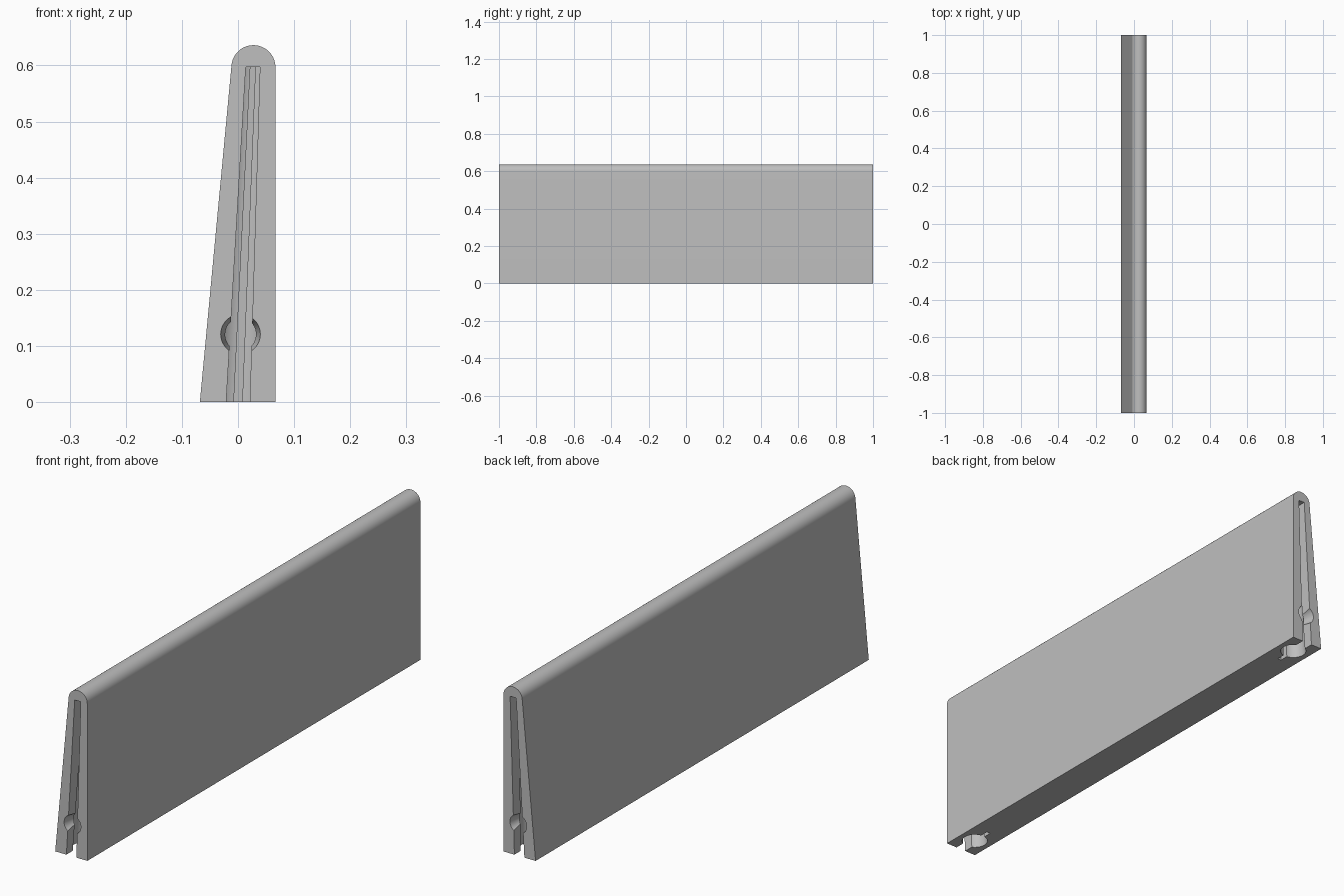
import bpy, bmesh
from math import sin, cos, pi, asin
from mathutils import Matrix

cube = bpy.data.objects.get("Cube")
if cube:
    bpy.data.objects.remove(cube, do_unlink=True)

grey = bpy.data.materials.new("plain_grey")
grey.use_nodes = True
colour = (0.52, 0.52, 0.52, 1)
grey.diffuse_color = colour
grey.node_tree.nodes["Principled BSDF"].inputs["Base Color"].default_value = colour

HALF_LENGTH = 1.0
SLOT_TOP = 0.597


def loft(name, lower, upper):
    """Closed solid between two matching rings of points."""
    bm = bmesh.new()
    a = [bm.verts.new(p) for p in lower]
    b = [bm.verts.new(p) for p in upper]
    n = len(a)
    bm.faces.new(a[::-1])
    bm.faces.new(b)
    for i in range(n):
        j = (i + 1) % n
        bm.faces.new((a[i], a[j], b[j], b[i]))
    return finish(name, bm)


def finish(name, bm):
    bmesh.ops.recalc_face_normals(bm, faces=bm.faces)
    mesh = bpy.data.meshes.new(name)
    bm.to_mesh(mesh)
    bm.free()
    mesh.materials.append(grey)
    obj = bpy.data.objects.new(name, mesh)
    bpy.context.collection.objects.link(obj)
    return obj


# Panel: tapered profile with a rounded top edge
cap_x, cap_z, cap_r = 0.0275, SLOT_TOP, 0.0392
profile = [(-0.068, 0), (0.067, 0)]
start, end = 0, pi - 0.1
for i in range(33):
    a = start + (end - start) * i / 32
    profile.append((cap_x + cap_r * cos(a), cap_z + cap_r * sin(a)))
panel = loft("panel",
             [(x, -HALF_LENGTH, z) for x, z in profile],
             [(x, HALF_LENGTH, z) for x, z in profile])

# Keyhole section: mouth, round chamber and thin relief slit (x, depth from chamber centre)
R, MOUTH, SLIT = 0.047, 0.021, 0.0075
am, asl = asin(MOUTH / R), asin(SLIT / R)
right = [(MOUTH, -0.2)]
for i in range(25):
    a = am + (pi - asl - am) * i / 24
    right.append((R * sin(a), -R * cos(a)))
right.append((SLIT, 0.08))
section = right + [(-x, d) for x, d in reversed(right)]


def ring(side, z):
    t = z / SLOT_TOP
    k = 1 - 0.4 * t
    return [(0.0265 * t + x * k, side * (HALF_LENGTH - 0.08 - d * k), z)
            for x, d in section]


cutters = []
for side, label in ((-1, "front"), (1, "back")):
    # Tapered keyhole slot, open at the bottom
    cutters.append(loft(label + "_slot_cutter", ring(side, -0.01), ring(side, SLOT_TOP)))

    # Conical detent in the slot mouth
    bm = bmesh.new()
    place = (Matrix.Translation((0.0045, side * (HALF_LENGTH - 0.02), 0.121))
             @ Matrix.Rotation(side * pi / 2, 4, 'X'))
    bmesh.ops.create_cone(bm, cap_ends=True, segments=40, radius1=0.037,
                          radius2=0.027, depth=0.06, matrix=place)
    # Wide end must face outward
    wide = max(bm.faces, key=lambda f: f.calc_area() if len(f.verts) > 4 else 0)
    if wide.calc_center_median().y * side < HALF_LENGTH - 0.02:
        bmesh.ops.transform(bm, verts=bm.verts, matrix=Matrix.Translation(
            (0, side * 2 * (HALF_LENGTH - 0.02), 0)) @ Matrix.Scale(-1, 4, (0, 1, 0)))
    cutters.append(finish(label + "_detent_cutter", bm))

bpy.ops.object.select_all(action='DESELECT')
panel.select_set(True)
bpy.context.view_layer.objects.active = panel
for cutter in cutters:
    cutter.hide_render = True
    mod = panel.modifiers.new(cutter.name, 'BOOLEAN')
    mod.operation = 'DIFFERENCE'
    mod.solver = 'EXACT'
    mod.object = cutter
    bpy.ops.object.modifier_apply(modifier=mod.name)
for cutter in cutters:
    bpy.data.objects.remove(cutter, do_unlink=True)

bpy.ops.object.shade_smooth_by_angle(angle=pi / 6)
